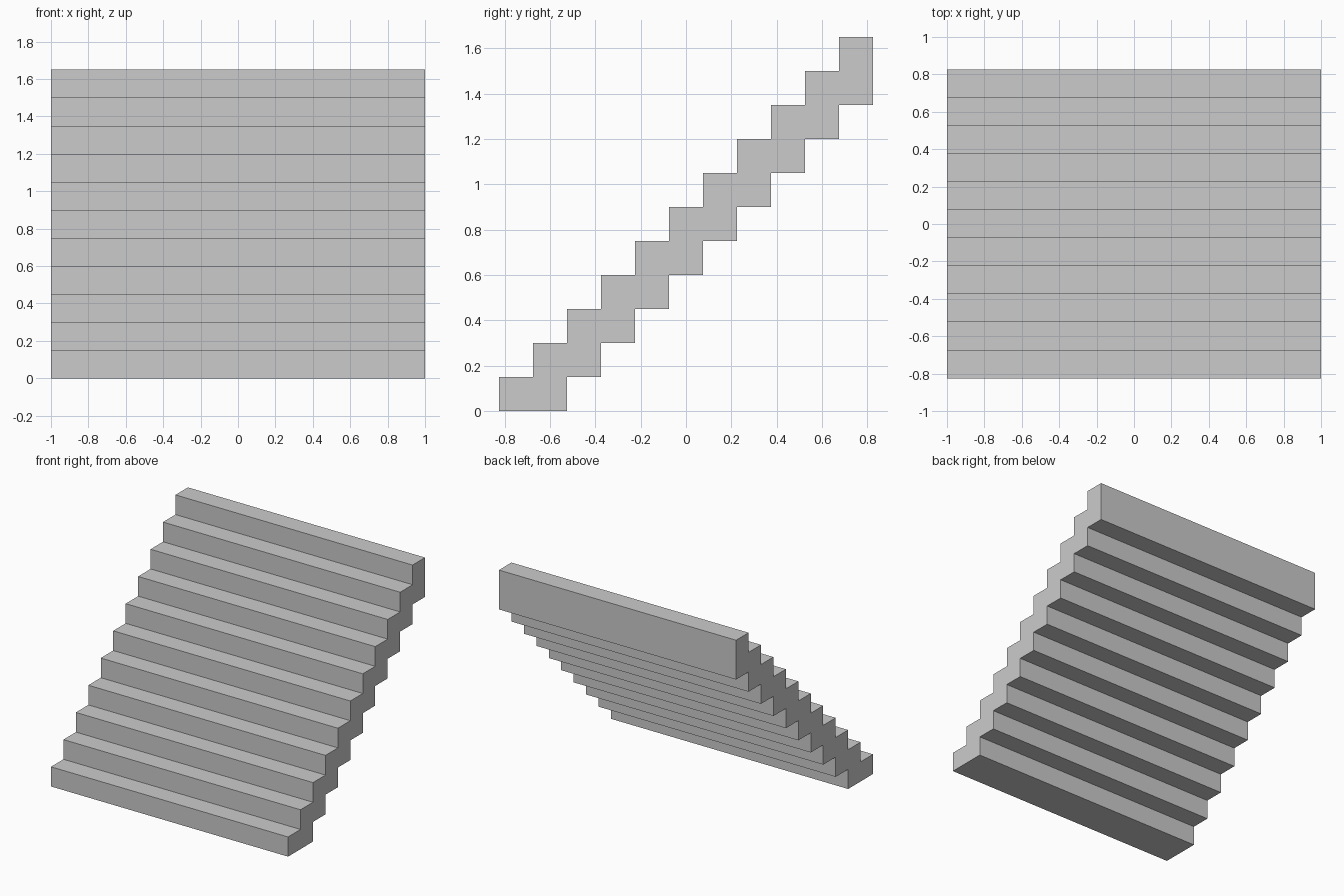
import bpy, bmesh

if "Cube" in bpy.data.objects:
    bpy.data.objects.remove(bpy.data.objects["Cube"])

STEPS = 11
S = 0.15            # tread depth and riser height
HALF_WIDTH = 1.0
Y0 = -STEPS * S / 2

# Stepped upper edge, front to back
profile = []
for i in range(STEPS):
    y = Y0 + i * S
    profile += [(y, i * S), (y, (i + 1) * S)]
profile.append((-Y0, STEPS * S))

# Stepped underside, back to front
for k in reversed(range(STEPS - 1)):
    y = Y0 + (k + 2) * S
    if k < STEPS - 2:
        profile.append((y, (k + 1) * S))
    profile.append((y, k * S))

# Extrude the side profile across the width
bm = bmesh.new()
side = bm.faces.new([bm.verts.new((-HALF_WIDTH, y, z)) for y, z in profile])
ext = bmesh.ops.extrude_face_region(bm, geom=[side], use_keep_orig=True)
moved = [g for g in ext["geom"] if isinstance(g, bmesh.types.BMVert)]
bmesh.ops.translate(bm, verts=moved, vec=(2 * HALF_WIDTH, 0, 0))
bmesh.ops.recalc_face_normals(bm, faces=bm.faces)

mesh = bpy.data.meshes.new("stair_flight")
bm.to_mesh(mesh)
bm.free()
bpy.context.collection.objects.link(bpy.data.objects.new("stair_flight", mesh))
